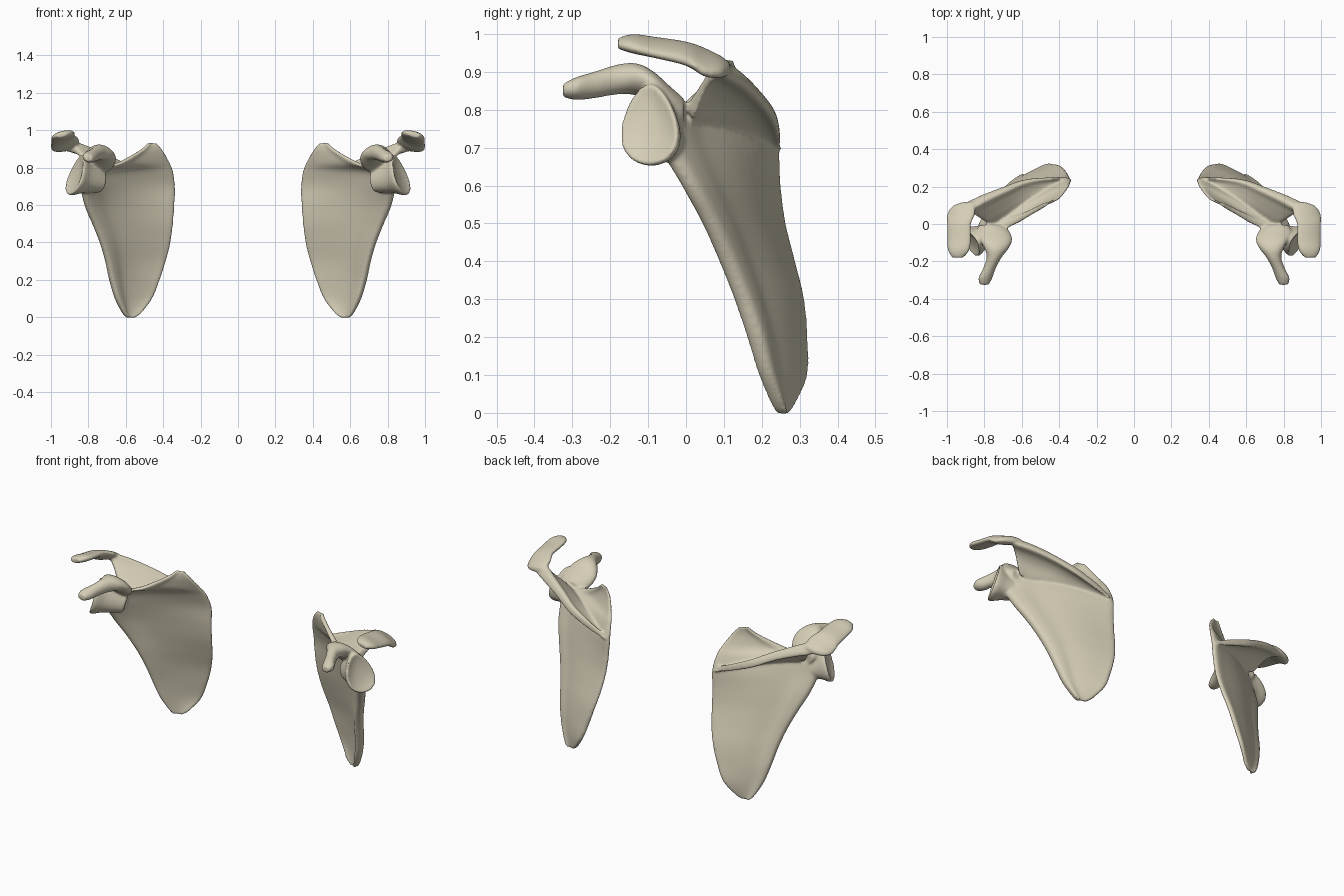
import bpy, bmesh, math
from mathutils import Vector

if "Cube" in bpy.data.objects:
    bpy.data.objects.remove(bpy.data.objects["Cube"])

bm = bmesh.new()


def spline(rows, n=6):
    """Catmull-Rom resample of rows of numbers"""
    out = []
    for i in range(len(rows) - 1):
        a, b, c, d = (rows[min(max(i + k, 0), len(rows) - 1)] for k in (-1, 0, 1, 2))
        for j in range(n):
            t = j / n
            out.append([0.5 * (2 * q + (r - p) * t + (2 * p - 5 * q + 4 * r - s) * t * t
                               + (3 * q - p - 3 * r + s) * t ** 3)
                        for p, q, r, s in zip(a, b, c, d)])
    return out + [list(rows[-1])]


def loft(rings):
    """Closed skin over a list of rings"""
    vs = [[bm.verts.new(p) for p in r] for r in rings]
    n = len(vs[0])
    faces = [bm.faces.new(vs[0][::-1]), bm.faces.new(vs[-1])]
    for a, b in zip(vs, vs[1:]):
        for i in range(n):
            j = (i + 1) % n
            faces.append(bm.faces.new((a[i], a[j], b[j], b[i])))
    bmesh.ops.recalc_face_normals(bm, faces=faces)


def sheet(rows, up, profile):
    """Bowed plate: rows of start xyz, end xyz, bow, thickness; profile of (s, half thickness)"""
    rings = []
    prof = spline(profile, 4)
    for r in spline(rows):
        a, b = Vector(r[0:3]), Vector(r[3:6])
        n = Vector(up).cross(b - a).normalized()
        mid = [(a.lerp(b, s) + n * r[6] * math.sin(math.pi * min(max(s, 0), 1)), h * r[7]) for s, h in prof]
        rings.append([c + n * h for c, h in mid] + [c - n * h for c, h in reversed(mid)])
    loft(rings)


def stack(rows, n=24):
    """Ellipses along y: y, centre x, centre z, half x, half z, tilt"""
    rings = []
    for y, cx, cz, hx, hz, tilt in spline(rows):
        ring = []
        for k in range(n):
            t = math.tau * k / n
            u, v = hx * math.cos(t), hz * math.sin(t)
            ring.append((cx + u * math.cos(tilt) - v * math.sin(tilt), y,
                         cz + u * math.sin(tilt) + v * math.cos(tilt)))
        rings.append(ring)
    loft(rings)


# Blade: z, medial x y, lateral x y, bow, thickness
blade = [(-.005, .555, .262, .59, .257, 0, .7), (.02, .52, .28, .615, .24, .004, .8),
         (.1, .46, .314, .655, .205, .01, .9), (.2, .42, .313, .685, .175, .016, 1),
         (.3, .387, .304, .707, .14, .022, 1), (.4, .362, .28, .737, .10, .026, 1),
         (.5, .348, .255, .777, .055, .03, 1), (.6, .341, .242, .818, 0, .034, 1.05),
         (.7, .338, .236, .835, -.055, .036, 1.1), (.775, .347, .21, .815, -.06, .026, 1),
         (.815, .36, .188, .67, -.005, .01, .75), (.86, .382, .158, .58, .045, .004, .6),
         (.90, .408, .135, .515, .083, 0, .6), (.935, .44, .12, .475, .106, 0, .6)]
sheet([(mx, my, z, lx, ly, z, bow, t) for z, mx, my, lx, ly, bow, t in blade], (0, 0, 1),
      [(0, .006), (.04, .013), (.2, .01), (.5, .009), (.72, .011), (.86, .022), (.96, .024), (1, .01)])

# Spine: root on the blade to free crest
sheet([(.36, .23, .69, .35, .244, .70, 0, .8), (.46, .19, .73, .47, .246, .745, 0, .9),
       (.57, .13, .76, .59, .232, .793, .006, 1), (.67, .07, .78, .70, .19, .848, .01, 1.1),
       (.745, .025, .79, .80, .148, .888, .012, 1.3), (.785, .015, .80, .87, .112, .91, .012, 1.5),
       (.805, .022, .81, .91, .09, .918, .012, 1.3)],
      (.8, -.3, .35),
      [(-.06, .014), (.1, .013), (.4, .009), (.7, .012), (.88, .022), (.97, .022), (1.02, .01)])

# Acromion
stack([(.118, .885, .908, .03, .012, -.2), (.095, .91, .912, .065, .022, -.3), (.05, .925, .925, .08, .026, -.38),
       (0, .936, .948, .07, .023, -.35), (-.08, .935, .964, .068, .021, -.3),
       (-.14, .938, .974, .06, .022, -.25), (-.18, .942, .975, .032, .014, -.2)])

# Coracoid with its broad base over the neck
stack([(-.005, .765, .79, .06, .04, 0), (-.04, .755, .815, .09, .045, .0), (-.085, .738, .855, .088, .045, .1),
       (-.13, .735, .88, .066, .042, .15), (-.18, .748, .88, .04, .04, .2), (-.24, .774, .866, .034, .036, .2),
       (-.29, .795, .856, .038, .03, .2), (-.325, .80, .851, .024, .018, .2)])

# Neck and hollow glenoid: distance along axis, scale
axis = Vector((.86, -.43, .27)).normalized()
side = Vector((0, 0, 1)).cross(axis).normalized()
top = axis.cross(side)
rings = []
for d, s in spline([(-.17, .45), (-.12, .6), (-.06, .78), (-.02, .97), (0, 1.0), (.004, .93),
                    (-.004, .75), (-.012, .4), (-.014, .05)], 4):
    ring = []
    for k in range(32):
        t = math.tau * k / 32
        w = .082 - .024 * math.sin(t)
        ring.append(Vector((.868, -.097, .762)) + axis * d
                    + side * s * (w * math.cos(t) - .014 * math.sin(t)) + top * s * .112 * math.sin(t))
    rings.append(ring)
loft(rings)

# Fuse the parts into one smooth bone and mirror it
mesh = bpy.data.meshes.new("shoulder_blades")
bm.to_mesh(mesh)
bm.free()
bone = bpy.data.objects.new("shoulder_blades", mesh)
bpy.context.collection.objects.link(bone)
fuse = bone.modifiers.new("fuse", 'REMESH')
fuse.mode = 'VOXEL'
fuse.voxel_size = .006
fuse.use_smooth_shade = True
soft = bone.modifiers.new("soften", 'SMOOTH')
soft.factor = .5
soft.iterations = 14
pair = bone.modifiers.new("pair", 'MIRROR')
pair.use_mirror_merge = False
mat = bpy.data.materials.new("bone")
mat.diffuse_color = (.66, .61, .47, 1)
mat.use_nodes = True
mat.node_tree.nodes["Principled BSDF"].inputs["Base Color"].default_value = mat.diffuse_color
mesh.materials.append(mat)
